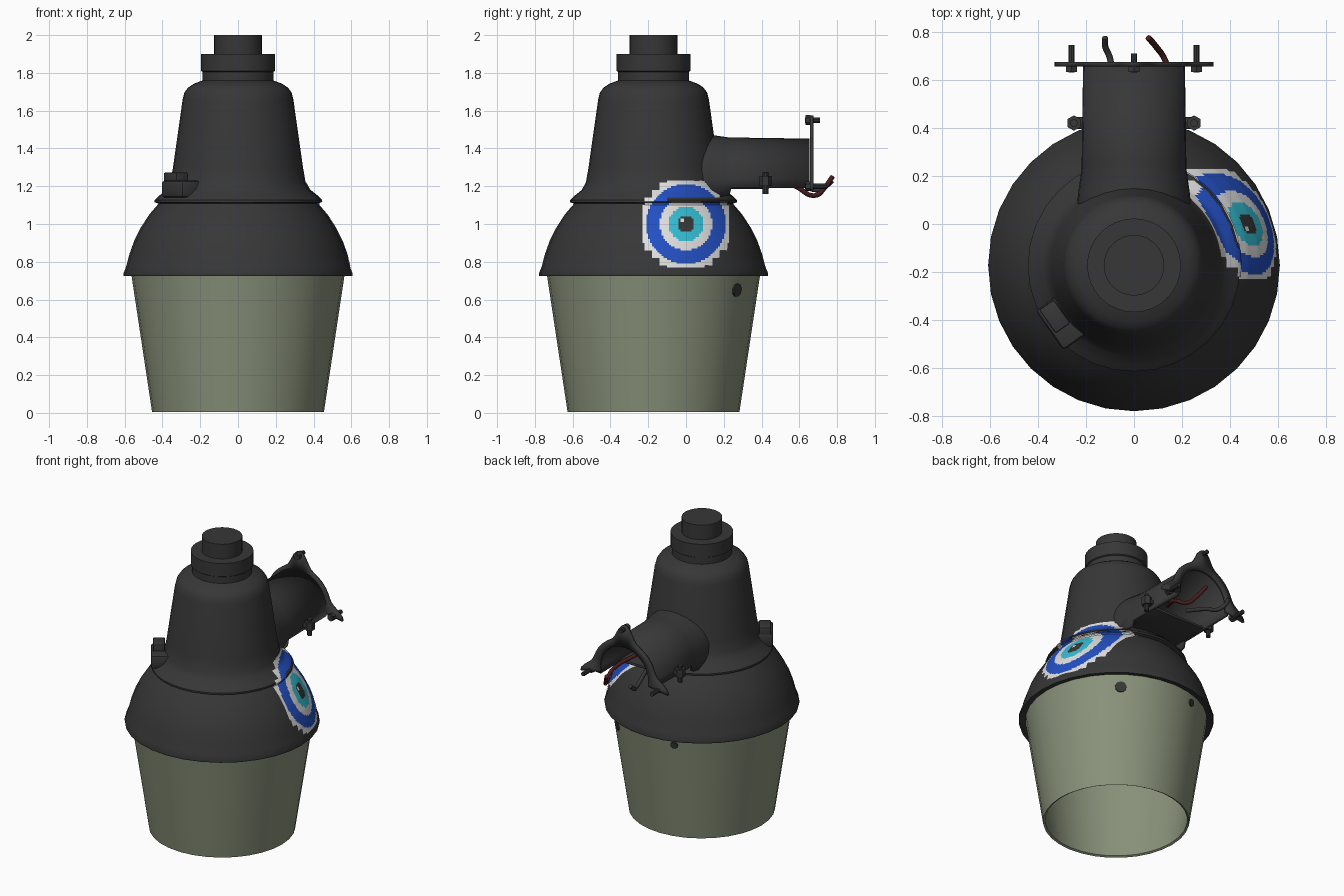
import bpy, bmesh
from math import sin, cos, pi, radians, sqrt, hypot, exp
from mathutils import Vector, Matrix

if "Cube" in bpy.data.objects:
    bpy.data.objects.remove(bpy.data.objects["Cube"])

CY = -0.172  # y of the lamp's vertical axis


def material(name, rgb):
    m = bpy.data.materials.new(name)
    m.use_nodes = True
    m.diffuse_color = (*rgb, 1)
    m.node_tree.nodes["Principled BSDF"].inputs["Base Color"].default_value = (*rgb, 1)
    return m


charcoal = material("charcoal", (0.038, 0.038, 0.038))
glass = material("grey_green_glass", (0.25, 0.285, 0.195))
white = material("white", (0.75, 0.75, 0.75))
blue = material("blue", (0.017, 0.08, 0.55))
cyan = material("cyan", (0.035, 0.52, 0.66))
wire_red = material("dark_red", (0.07, 0.012, 0.012))


def finish(bm, name, mats, angle=35, fix=True):
    if fix:
        bmesh.ops.recalc_face_normals(bm, faces=bm.faces)
    me = bpy.data.meshes.new(name)
    bm.to_mesh(me)
    bm.free()
    for m in mats:
        me.materials.append(m)
    ob = bpy.data.objects.new(name, me)
    bpy.context.collection.objects.link(ob)
    bpy.ops.object.select_all(action='DESELECT')
    ob.select_set(True)
    bpy.context.view_layer.objects.active = ob
    bpy.ops.object.shade_smooth_by_angle(angle=radians(angle))
    return ob


def loft(bm, rings, closed):
    rows = [[bm.verts.new(p) for p in ring] for ring in rings]
    for a, b in zip(rows, rows[1:]):
        n = len(a)
        for i in range(n if closed else n - 1):
            j = (i + 1) % n
            bm.faces.new((a[i], a[j], b[j], b[i]))
    return rows


def revolve(name, profile, mat, caps=(), sides=32):
    bm = bmesh.new()
    turn = [2 * pi * i / sides for i in range(sides)]
    rows = loft(bm, [[(r * cos(t), CY + r * sin(t), z) for t in turn] for r, z in profile], True)
    for k in caps:
        bm.faces.new(rows[k])
    return finish(bm, name, [mat])


def cylinder(name, start, end, radius, sides=10, mat=charcoal):
    a, b = Vector(start), Vector(end)
    bm = bmesh.new()
    spin = (b - a).to_track_quat('Z', 'Y').to_matrix().to_4x4()
    bmesh.ops.create_cone(bm, cap_ends=True, segments=sides, radius1=radius, radius2=radius,
                          depth=(b - a).length, matrix=Matrix.Translation((a + b) / 2) @ spin)
    return finish(bm, name, [mat])


def box(name, centre, size, turn=0, bevel=0.008):
    bm = bmesh.new()
    bmesh.ops.create_cube(bm, size=1, matrix=Matrix.Translation(centre)
                          @ Matrix.Rotation(turn, 4, 'Z') @ Matrix.Diagonal((*size, 1)))
    bmesh.ops.bevel(bm, geom=bm.edges[:], offset=bevel, segments=2, affect='EDGES', profile=0.5)
    return finish(bm, name, [charcoal])


# Refractor bowl, open at the bottom, with a thin wall
revolve("glass_bowl", [(0.545, 0.74), (0.442, 0.012), (0.455, 0.005), (0.565, 0.735)], glass)
revolve("bowl_ceiling", [(0.57, 0.735), (0.565, 0.745)], charcoal, caps=(0, 1))

# Domed skirt, flange, housing and stepped cap as one turned shell
SHELL = [(0.56, 0.735), (0.605, 0.725), (0.607, 0.738), (0.592, 0.775), (0.575, 0.84), (0.55, 0.91),
         (0.515, 0.98), (0.47, 1.05), (0.42, 1.108), (0.442, 1.115), (0.442, 1.126), (0.42, 1.148),
         (0.38, 1.18), (0.358, 1.22), (0.344, 1.3), (0.293, 1.66), (0.284, 1.695), (0.265, 1.722),
         (0.235, 1.742), (0.187, 1.76), (0.187, 1.805), (0.195, 1.81), (0.195, 1.9), (0.126, 1.9), (0.126, 2.0)]
revolve("lamp_housing", SHELL, charcoal, caps=(-1,))


def shell_radius(z):
    for (r0, z0), (r1, z1) in zip(SHELL[2:], SHELL[3:]):
        if z0 <= z <= z1:
            return r0 + (r1 - r0) * (z - z0) / (z1 - z0)
    return 0.3


# Round eye sticker, laid over the skirt and flange in small square cells
STEP, HALF, EYE_Z = 0.01, 23, 1.0


def eye_colour(y, z):
    d = hypot(y, z)
    if hypot(y + 0.018, z - 0.022) < 0.011:
        return 1
    for limit, index in ((0.045, 0), (0.092, 3), (0.138, 1), (0.21, 2)):
        if d < limit:
            return index
    coarse = [0.04 * round(abs(c) / 0.04) for c in (y, z)]
    return 1 if sum(coarse) < 0.33 else None


def on_shell(y, z):
    r = shell_radius(z) + 0.005
    return (sqrt(max(r * r - (y - CY) ** 2, 0.0)), y, z)


bm = bmesh.new()
grid = {}
for i in range(-HALF, HALF):
    for j in range(-HALF, HALF):
        y, z = (i + 0.5) * STEP, (j + 0.5) * STEP
        colour = eye_colour(y, z)
        hidden = 0.12 < z < 0.14 and y > -0.1
        if colour is None or hidden or y - CY > shell_radius(EYE_Z + z):
            continue
        corners = []
        for key in ((i, j), (i + 1, j), (i + 1, j + 1), (i, j + 1)):
            if key not in grid:
                grid[key] = bm.verts.new(on_shell(key[0] * STEP, EYE_Z + key[1] * STEP))
            corners.append(grid[key])
        bm.faces.new(corners).material_index = colour
finish(bm, "eye_sticker", [charcoal, white, blue, cyan], fix=False)

# Dark chips on the bowl
for name, angle, z, size in (("side_chip", 53, 0.65, 0.036), ("back_chip", 107, 0.68, 0.024)):
    t = radians(angle)
    out = Vector((cos(t), sin(t), -0.15))
    r = 0.455 + 0.11 * z / 0.73
    p = Vector((r * cos(t), CY + r * sin(t), z))
    cylinder(name, p - out * 0.004, p + out * 0.005, size, 9)

# Side arm: an arched channel, open underneath
ARCH_Z = 1.24


def arch(y, w, low):
    pts = [(w, y, low)]
    pts += [(w * cos(pi * k / 16), y, ARCH_Z + w * sin(pi * k / 16)) for k in range(17)]
    return pts + [(-w, y, low)]


bm = bmesh.new()
loft(bm, [arch(-0.1, 0.255, 1.14), arch(0.13, 0.232, 1.14), arch(0.23, 0.218, 1.15),
          arch(0.24, 0.218, 1.19), arch(0.655, 0.212, 1.19)], False)
arm = finish(bm, "side_arm", [charcoal])
wall = arm.modifiers.new("wall", 'SOLIDIFY')
wall.thickness, wall.offset = 0.025, -1 if arm.data.polygons[8].normal.z > 0 else 1
box("arm_clamp_plate", (0, 0.27, 1.195), (0.4, 0.34, 0.02))

# Three-lobed mounting flange around the arm's end
bm = bmesh.new()
inner, outer = [], []
for k in range(51):
    a = -10 + 4 * k
    lobe = max(exp(-((a - c) / 13) ** 2) for c in (-10, 90, 190))
    big = 0.235 + 0.1 * lobe
    t = radians(a)
    inner.append((0.185 * cos(t), 0.665, ARCH_Z + 0.185 * sin(t)))
    outer.append((big * cos(t), 0.665, ARCH_Z + big * sin(t)))
loft(bm, [inner, outer], False)
flange = finish(bm, "mounting_flange", [charcoal])
plate = flange.modifiers.new("plate", 'SOLIDIFY')
plate.thickness, plate.offset = 0.018, 0

# Flange bolts
for name, x, z, tip in (("top", 0, 1.55, 0.71), ("left", 0.26, 1.2, 0.745), ("right", -0.26, 1.2, 0.745)):
    cylinder(name + "_flange_bolt", (x, 0.63, z), (x, tip, z), 0.014)
    cylinder(name + "_flange_bolt_head", (x, 0.632, z), (x, 0.658, z), 0.026, 6)

# Clamp ears and bolts on both sides of the arm
for name, s in (("left", 1), ("right", -1)):
    box(name + "_clamp_ear", (s * 0.232, 0.42, 1.225), (0.07, 0.05, 0.03))
    cylinder(name + "_clamp_bolt", (s * 0.25, 0.42, 1.16), (s * 0.25, 0.42, 1.275), 0.016)
    cylinder(name + "_clamp_nut", (s * 0.25, 0.42, 1.2), (s * 0.25, 0.42, 1.255), 0.032, 6)

# Latch on the flange
box("latch_pad", (-0.29, -0.4, 1.185), (0.2, 0.15, 0.09), radians(-55), 0.015)
box("latch_block", (-0.33, -0.385, 1.24), (0.12, 0.075, 0.065), radians(-55))


# Loose wires leaving the arm
def wire(name, points, mat):
    cu = bpy.data.curves.new(name, 'CURVE')
    cu.dimensions, cu.bevel_depth, cu.bevel_resolution = '3D', 0.013, 2
    cu.resolution_u, cu.use_fill_caps = 6, True
    sp = cu.splines.new('BEZIER')
    sp.bezier_points.add(len(points) - 1)
    for bp, p in zip(sp.bezier_points, points):
        bp.co = p
        bp.handle_left_type = bp.handle_right_type = 'AUTO'
    cu.materials.append(mat)
    bpy.context.collection.objects.link(bpy.data.objects.new(name, cu))


wire("red_wire", [(0.08, 0.42, 1.26), (0.15, 0.58, 1.2), (0.13, 0.68, 1.15), (0.09, 0.74, 1.2), (0.06, 0.775, 1.25)], wire_red)
wire("dark_wire", [(-0.05, 0.45, 1.26), (-0.09, 0.6, 1.22), (-0.1, 0.69, 1.18), (-0.12, 0.74, 1.2), (-0.12, 0.775, 1.23)], charcoal)
